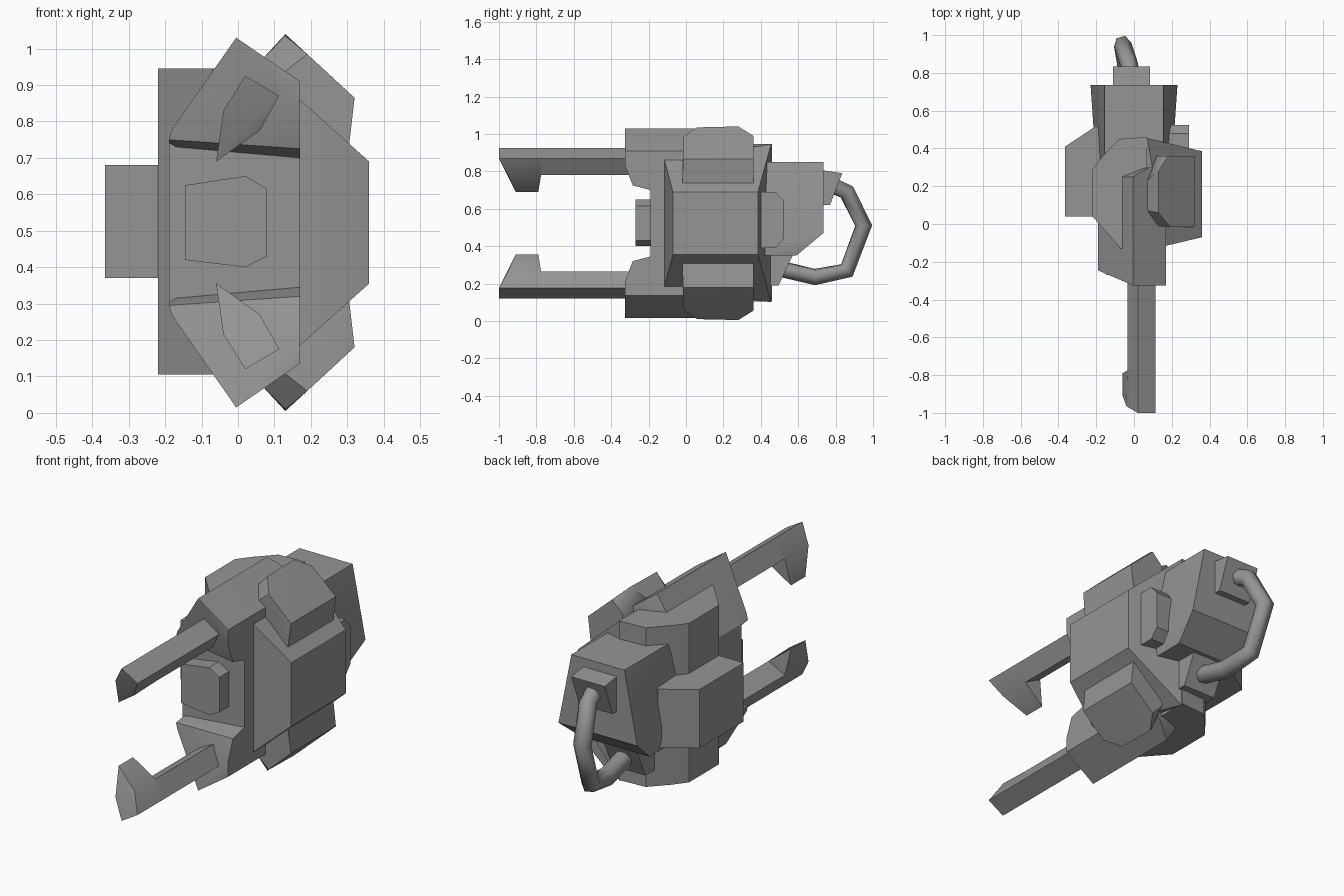
import bpy, bmesh, math

cube = bpy.data.objects.get("Cube")
if cube:
    bpy.data.objects.remove(cube, do_unlink=True)

MID = 0.5225  # height of the horizontal symmetry plane

grey = bpy.data.materials.new("plain_grey")
grey.use_nodes = True
grey.diffuse_color = (0.3, 0.3, 0.3, 1)
grey.node_tree.nodes["Principled BSDF"].inputs["Base Color"].default_value = (0.3, 0.3, 0.3, 1)


def flip(points):
    return [(x, y, 2 * MID - z) for x, y, z in points]


def along_x(profile, a, b):
    return [(x, y, z) for x in (a, b) for y, z in profile]


def along_y(profile, a, b):
    return [(x, y, z) for y in (a, b) for x, z in profile]


def along_z(profile, a, b):
    return [(x, y, z) for z in (a, b) for x, y in profile]


def solid(name, points):
    """Faceted convex part spanning the given corners."""
    bm = bmesh.new()
    for p in points:
        bm.verts.new(p)
    out = bmesh.ops.convex_hull(bm, input=bm.verts)
    junk = {g for g in out["geom_interior"] + out["geom_unused"] if isinstance(g, bmesh.types.BMVert)}
    bmesh.ops.delete(bm, geom=list(junk), context='VERTS')
    bmesh.ops.dissolve_limit(bm, angle_limit=math.radians(1), verts=bm.verts, edges=bm.edges)
    bmesh.ops.recalc_face_normals(bm, faces=bm.faces)
    mesh = bpy.data.meshes.new(name)
    bm.to_mesh(mesh)
    bm.free()
    mesh.materials.append(grey)
    ob = bpy.data.objects.new(name, mesh)
    bpy.context.collection.objects.link(ob)
    bpy.ops.object.select_all(action='DESELECT')
    ob.select_set(True)
    bpy.context.view_layer.objects.active = ob
    bpy.ops.object.shade_smooth_by_angle(angle=math.radians(25))
    return ob


def pair(name, points):
    solid("upper_" + name, points)
    solid("lower_" + name, flip(points))


# Core body: six-sided section, cut back slightly at the rear left
section = [(-.19, .75), (-.005, 1.03), (.17, .91)]
upper = along_y(section, -.19, .25) + [(.08, .3, .97), (.17, .3, .91)]
solid("core_body", upper + flip(upper))

# Jaw blocks that carry the arms
pair("jaw", [(-.19, -.245, .75), (-.18, -.25, .78), (-.005, -.325, 1.03), (.17, -.325, .91),
             (.17, -.325, .83), (.17, -.285, .725), (-.19, -.1, .73), (-.005, -.1, 1.03),
             (.17, -.1, .91), (.17, -.19, .70), (-.17, -.19, .73)])

# Gripping arms with inward hooks
arm = [(.02, .925), (.113, .87), (.06, .78), (-.035, .83)]
pair("arm", along_y(arm, -.8, -.15))
pair("hook", [(.02, -1, .925), (.113, -1, .87), (.06, -.95, .775), (-.04, -.965, .83),
              (-.06, -.91, .69), (-.06, -.79, .69)] + [(x, -.775, z) for x, z in arm])

# Front pad between the arms
solid("front_pad", along_y([(-.145, .42), (-.145, .625), (.02, .65), (.08, .615),
                            (.08, .43), (.02, .4)], -.27, -.1))

# Rounded shell and the side plate fixed to it
solid("right_shell", along_z([(-.22, .04), (-.22, .29), (-.165, .36), (-.08, .45), (.07, .46),
                              (.07, -.13), (-.07, -.13)], .105, .945))
solid("right_plate", along_z([(-.365, .04), (-.365, .41), (-.2, .52), (-.1, .45), (-.1, .04)], .37, .68))

# Bevelled armour on the left side
armour = [(.17, -.115, .86), (.36, -.07, .69), (.36, .385, .69), (.07, .455, .945), (.07, -.115, .86)]
solid("left_armour", armour + flip(armour))

# Sloped shoulder pads with cut corners
pair("shoulder_pad", [(.32, -.015, .865), (.32, .36, .865), (.19, -.015, .985), (.18, .36, .99),
                      (.13, .06, 1.035), (.13, .28, 1.04), (.305, -.02, .735), (.305, .36, .735),
                      (.07, .07, .975), (.07, .23, .975), (.12, .36, .93), (.12, -.01, .93),
                      (.12, .0, .735), (.12, .36, .735)])

# Rear housing with slanted underside
solid("rear_housing", [(s * x, y, z) for s in (-1, 1) for x, y, z in
                       [(.155, .3, .85), (.155, .735, .85), (.23, .735, .47),
                        (.2, .59, .35), (.2, .3, .35), (.2, .3, .5)]])

# Side knob
solid("left_knob", along_x([(.36, .69), (.48, .69), (.525, .64), (.525, .44), (.48, .39), (.36, .39)],
                           .15, .29))

# Handle sockets and bent tube handle
solid("upper_socket", along_x([(.7, .81), (.835, .79), (.77, .62), (.7, .62)], -.11, .085))
solid("lower_socket", along_x([(.42, .19), (.495, .19), (.57, .35), (.42, .37)], -.11, .085))

curve = bpy.data.curves.new("handle", 'CURVE')
curve.dimensions = '3D'
curve.bevel_depth = .047
curve.bevel_resolution = 1
curve.use_fill_caps = True
path = [(-.01, .77, .73), (-.03, .86, .69), (-.06, .95, .51), (-.045, .86, .27),
        (-.02, .69, .235), (-.01, .5, .28)]
spline = curve.splines.new('POLY')
spline.points.add(len(path) - 1)
for point, co in zip(spline.points, path):
    point.co = (*co, 1)
curve.materials.append(grey)
bpy.context.collection.objects.link(bpy.data.objects.new("handle", curve))
